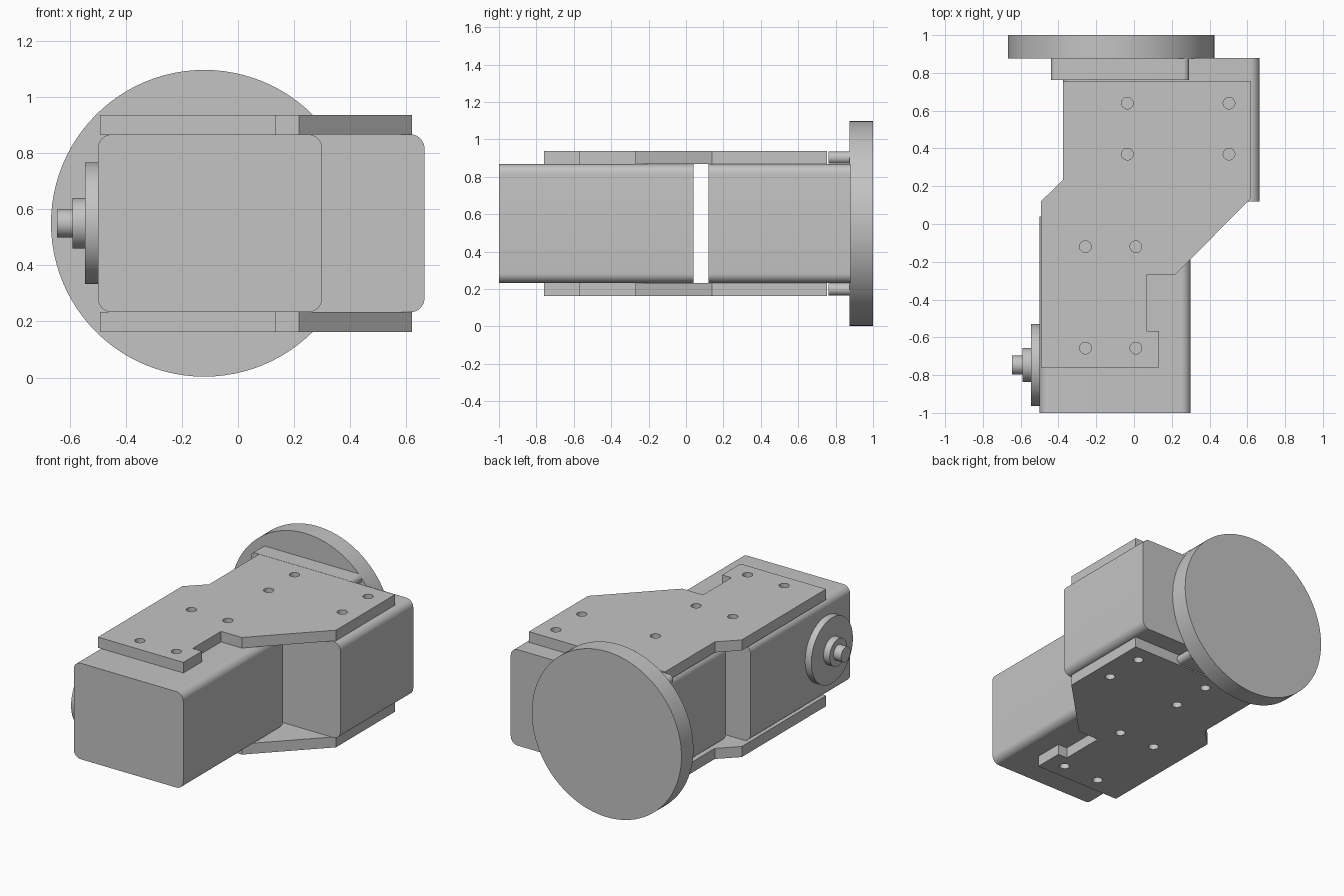
import bpy, bmesh, math
from mathutils import Matrix, Vector

if "Cube" in bpy.data.objects:
    bpy.data.objects.remove(bpy.data.objects["Cube"])

grey = bpy.data.materials.new("light_grey")
grey.diffuse_color = (0.55, 0.55, 0.55, 1)
grey.use_nodes = True
grey.node_tree.nodes["Principled BSDF"].inputs["Base Color"].default_value = grey.diffuse_color


def circle(cx, cy, r, n=64):
    return [(cx + r * math.cos(2 * math.pi * i / n),
             cy + r * math.sin(2 * math.pi * i / n)) for i in range(n)]


def rounded(u0, u1, v0, v1, r, n=8):
    """Rectangle outline with rounded corners."""
    pts = []
    corners = [(u1 - r, v1 - r), (u0 + r, v1 - r), (u0 + r, v0 + r), (u1 - r, v0 + r)]
    for k, (cx, cy) in enumerate(corners):
        for i in range(n + 1):
            a = math.pi / 2 * (k + i / n)
            pts.append((cx + r * math.cos(a), cy + r * math.sin(a)))
    return pts


# maps (u, v, w) to world space for an extrusion along each axis
PLACE = {
    "x": lambda u, v, w: (w, u, v),
    "y": lambda u, v, w: (u, w, v),
    "z": lambda u, v, w: (u, v, w),
}


def prism(name, axis, outline, lo, hi, holes=()):
    """Extrude an outline (with optional holes) from lo to hi along an axis."""
    bm = bmesh.new()
    edges = []
    for loop in [outline, *holes]:
        vs = [bm.verts.new(PLACE[axis](u, v, lo)) for u, v in loop]
        edges += [bm.edges.new((vs[i - 1], vs[i])) for i in range(len(vs))]
    if holes:
        bmesh.ops.triangle_fill(bm, edges=edges, use_beauty=True, use_dissolve=False)
    else:
        bm.faces.new(vs)
    res = bmesh.ops.extrude_face_region(bm, geom=bm.faces[:], use_keep_orig=True)
    moved = [g for g in res["geom"] if isinstance(g, bmesh.types.BMVert)]
    bmesh.ops.translate(bm, verts=moved, vec=Vector(PLACE[axis](0, 0, hi - lo)))
    bmesh.ops.recalc_face_normals(bm, faces=bm.faces[:])
    me = bpy.data.meshes.new(name)
    bm.to_mesh(me)
    bm.free()
    me.materials.append(grey)
    ob = bpy.data.objects.new(name, me)
    bpy.context.collection.objects.link(ob)
    bpy.ops.object.select_all(action='DESELECT')
    ob.select_set(True)
    bpy.context.view_layer.objects.active = ob
    bpy.ops.object.shade_smooth_by_angle(angle=math.radians(30))
    return ob


MID = 0.55  # height of the shaft centres

# the two motor housings
prism("front_motor_housing", "y", rounded(-0.50, 0.30, 0.233, 0.867, 0.05), -1.0, 0.04)
prism("rear_motor_housing", "y", rounded(-0.375, 0.665, 0.233, 0.867, 0.05), 0.12, 0.88)

# stepped output shaft on the left of the front motor
for name, r, x0, x1 in [("shaft_flange", 0.217, -0.545, -0.50),
                        ("shaft_collar", 0.09, -0.59, -0.545),
                        ("shaft_tip", 0.05, -0.645, -0.59)]:
    prism(name, "x", circle(-0.747, MID, r), x0, x1)

# large output disc on the back of the rear motor
prism("output_disc", "y", circle(-0.12, MID, 0.547, 96), 0.875, 1.0)

# joining plates above and below, with screw holes
plate = [(-0.375, 0.755), (0.62, 0.755), (0.62, 0.138), (0.217, -0.27),
         (0.065, -0.27), (0.065, -0.567), (0.133, -0.567), (0.133, -0.76),
         (-0.492, -0.76), (-0.492, 0.12), (-0.375, 0.235)]
screws = [(x, y) for xs, ys in [((-0.035, 0.503), (0.64, 0.37)),
                                ((-0.257, 0.01), (-0.12, -0.657))]
          for x in xs for y in ys]
holes = [circle(x, y, 0.031, 24) for x, y in screws]
for side, z0, z1 in [("lower", 0.163, 0.233), ("upper", 0.867, 0.937)]:
    prism(side + "_plate", "z", plate, z0, z1, holes)
    # round-ended bar between the plate and the disc
    prism(side + "_bar", "y", rounded(-0.44, 0.292, z0 + 0.003, z1 - 0.003, 0.031),
          0.762, 0.876)
